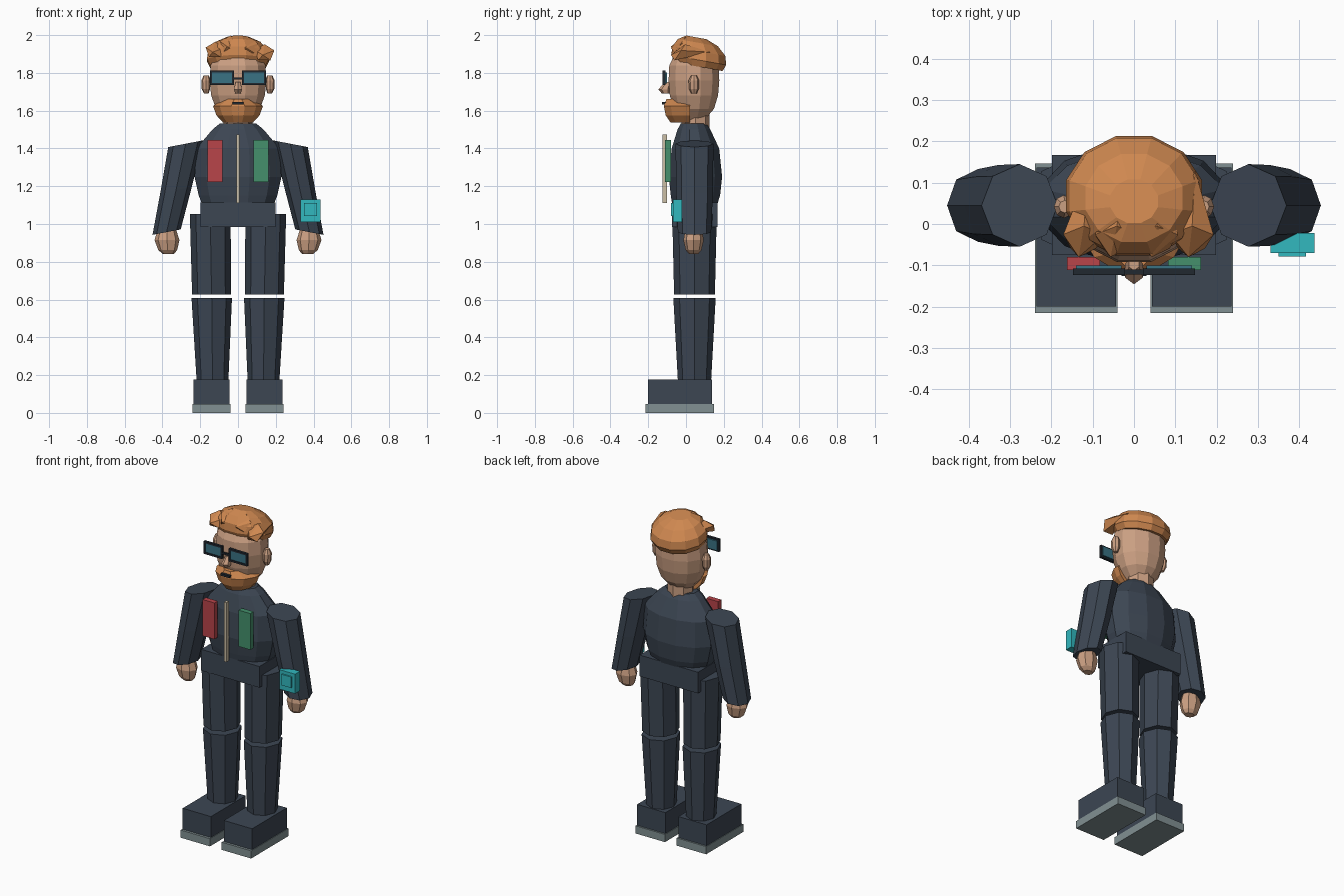
import bpy, bmesh, math
from mathutils import Vector

CY = 0.045  # body depth centre


def mat(name, *rgb):
    m = bpy.data.materials.new(name)
    m.diffuse_color = (*rgb, 1)
    return m


SUIT = mat("dark_slate", 0.045, 0.061, 0.086)
SKIN = mat("skin", 0.60, 0.35, 0.225)
HAIR = mat("ginger", 0.62, 0.245, 0.08)
RED = mat("red", 0.48, 0.058, 0.068)
GREEN = mat("green", 0.058, 0.28, 0.15)
CYAN = mat("cyan", 0.032, 0.48, 0.52)
LENS = mat("lens_teal", 0.042, 0.17, 0.23)
FRAME = mat("frame_dark", 0.015, 0.021, 0.03)
ZIP = mat("beige", 0.60, 0.52, 0.38)
SOLE = mat("sole_grey", 0.22, 0.28, 0.29)


def finish(name, bm, m):
    bmesh.ops.recalc_face_normals(bm, faces=bm.faces)
    me = bpy.data.meshes.new(name)
    bm.to_mesh(me)
    bm.free()
    me.materials.append(m)
    ob = bpy.data.objects.new(name, me)
    bpy.context.collection.objects.link(ob)
    return ob


def box(name, m, x, y, z):
    """Box from (min, max) ranges on each axis."""
    bm = bmesh.new()
    bmesh.ops.create_cube(bm, size=1)
    for v in bm.verts:
        v.co = Vector([(a + b) / 2 + c * (b - a) for c, (a, b) in zip(v.co, (x, y, z))])
    return finish(name, bm, m)


def loft(name, m, rings, sides=8, tilt=0, shear=0, ymax=9, turn=0):
    """Skin elliptical rings (cx, cy, cz, rx, ry); tilt leans rings sideways."""
    bm = bmesh.new()
    loops = []
    for cx, cy, cz, rx, ry in rings:
        loop = []
        for i in range(sides):
            a = 2 * math.pi * (i + turn) / sides
            dx, dy = rx * math.cos(a), ry * math.sin(a)
            y = min(cy + dy, ymax)
            loop.append(bm.verts.new((cx + dx * math.cos(tilt), y,
                                      cz + dx * math.sin(tilt) + shear * dy)))
        loops.append(loop)
    for lo, hi in zip(loops, loops[1:]):
        for i in range(sides):
            j = (i + 1) % sides
            bm.faces.new((lo[i], lo[j], hi[j], hi[i]))
    bm.faces.new(loops[0])
    bm.faces.new(loops[-1])
    return finish(name, bm, m)


def tuft(name, x, z, r, lean):
    """Faceted lock of hair: a double cone lying front to back."""
    bm = bmesh.new()
    front = bm.verts.new((x - lean, -0.08, z - 0.01))
    back = bm.verts.new((x + lean, 0.13, z + 0.005))
    ring = [bm.verts.new((x + r * math.cos(a), -0.035 + 0.03 * math.sin(a), z + 0.85 * r * math.sin(a)))
            for a in (2 * math.pi * i / 5 + 0.3 for i in range(5))]
    for i in range(5):
        for tip in (front, back):
            bm.faces.new((ring[i], ring[(i + 1) % 5], tip))
    finish(name, bm, HAIR)


# Limbs, mirrored
for s, side in ((-1, "left"), (1, "right")):
    lx = 0.14 * s
    box(side + "_sole", SOLE, (lx - 0.1, lx + 0.1), (-0.215, 0.147), (0, 0.047))
    box(side + "_boot", SUIT, (lx - 0.096, lx + 0.096), (-0.2, 0.137), (0.047, 0.176))
    loft(side + "_shin", SUIT, [(0.135 * s, CY, 0.17, 0.084, 0.088),
                                (0.139 * s, CY, 0.607, 0.107, 0.112)])
    loft(side + "_thigh", SUIT, [(0.14 * s, CY, 0.628, 0.103, 0.108),
                                 (0.147 * s, CY, 1.053, 0.108, 0.118)])
    loft(side + "_arm", SUIT, [(0.378 * s, CY, 0.957, 0.076, 0.088),
                               (0.328 * s, CY, 1.18, 0.085, 0.098),
                               (0.277 * s, CY, 1.425, 0.094, 0.1)], tilt=-0.19 * s)
    loft(side + "_hand", SKIN, [(0.368 * s, 0.04, 0.842, 0.03, 0.025),
                                (0.372 * s, 0.04, 0.862, 0.05, 0.042),
                                (0.376 * s, 0.04, 0.915, 0.066, 0.054),
                                (0.376 * s, 0.04, 0.965, 0.05, 0.045)])
    # Ear
    loft(side + "_ear", SKIN, [(0.168 * s, 0.042, 1.69, 0.012, 0.014),
                               (0.17 * s, 0.042, 1.715, 0.022, 0.026),
                               (0.17 * s, 0.042, 1.76, 0.024, 0.028),
                               (0.168 * s, 0.042, 1.787, 0.014, 0.015)])
    # Eyewear: lens inside a rim of four bars
    a, b = sorted((0.022 * s, 0.148 * s))
    box(side + "_lens", LENS, (a + 0.008, b - 0.008), (-0.119, -0.1), (1.744, 1.803))
    for n, (x, z) in enumerate((((a, b), (1.735, 1.746)), ((a, b), (1.801, 1.812)),
                                ((a, a + 0.01), (1.746, 1.801)), ((b - 0.01, b), (1.746, 1.801)))):
        box(f"{side}_rim_{n}", FRAME, x, (-0.124, -0.108), z)
box("eyewear_bridge", FRAME, (-0.024, 0.024), (-0.122, -0.11), (1.765, 1.776))

# Torso and pelvis
box("pelvis", SUIT, (-0.198, 0.198), (-0.075, 0.167), (0.985, 1.115))
loft("torso", SUIT, [(0, CY, 1.09, 0.19, 0.12),
                     (0, 0.05, 1.15, 0.215, 0.135),
                     (0, 0.05, 1.25, 0.238, 0.146),
                     (0, 0.05, 1.40, 0.228, 0.13),
                     (0, 0.042, 1.50, 0.14, 0.09),
                     (0, 0.04, 1.532, 0.1, 0.07)], sides=12, turn=0.5)

# Chest panels and zip
box("red_panel", RED, (-0.162, -0.082), (-0.112, -0.08), (1.222, 1.445))
box("green_panel", GREEN, (0.082, 0.162), (-0.112, -0.08), (1.222, 1.445))
box("zip", ZIP, (-0.008, 0.008), (-0.124, -0.1), (1.11, 1.475))

# Wrist device
box("wrist_device", CYAN, (0.33, 0.437), (-0.07, -0.022), (1.01, 1.13))
box("wrist_screen", CYAN, (0.35, 0.417), (-0.079, -0.07), (1.043, 1.11))

# Neck and head
loft("neck", SKIN, [(0, 0.05, 1.50, 0.078, 0.074), (0, 0.05, 1.61, 0.078, 0.074)])
loft("head", SKIN, [(0, 0.042, 1.553, 0.07, 0.06),
                    (0, 0.042, 1.61, 0.12, 0.11),
                    (0, 0.042, 1.68, 0.147, 0.132),
                    (0, 0.042, 1.76, 0.156, 0.139),
                    (0, 0.042, 1.84, 0.15, 0.135),
                    (0, 0.042, 1.91, 0.11, 0.1)], sides=12, turn=0.5)

# Nose: wedge growing out toward the tip
loft("nose", SKIN, [(0, -0.105, 1.69, 0.016, 0.022),
                    (0, -0.113, 1.712, 0.025, 0.033),
                    (0, -0.095, 1.752, 0.014, 0.018)], sides=6, turn=0.5)

# Beard and mouth
loft("beard", HAIR, [(0, 0.02, 1.537, 0.082, 0.105),
                     (0, 0.02, 1.575, 0.118, 0.132),
                     (0, 0.02, 1.625, 0.137, 0.142),
                     (0, 0.02, 1.662, 0.075, 0.128)], sides=12, turn=0.5, ymax=0.02)
box("mouth", FRAME, (-0.03, 0.03), (-0.126, -0.105), (1.632, 1.646))

# Hair cap, sloping down toward the nape, with loose locks on the front
loft("hair_cap", HAIR, [(0, 0.066, 1.833, 0.152, 0.132),
                        (0, 0.068, 1.868, 0.17, 0.15),
                        (0, 0.068, 1.915, 0.162, 0.145),
                        (0, 0.063, 1.96, 0.122, 0.11),
                        (0, 0.055, 1.988, 0.06, 0.055)], sides=12, turn=0.5, shear=-0.18)
for n, (x, z, r, lean) in enumerate(((-0.122, 1.92, 0.052, 0.012), (-0.042, 1.95, 0.055, 0.015),
                                     (0.055, 1.943, 0.054, 0.012), (0.14, 1.905, 0.055, 0.008))):
    tuft(f"hair_lock_{n}", x, z, r, lean)
